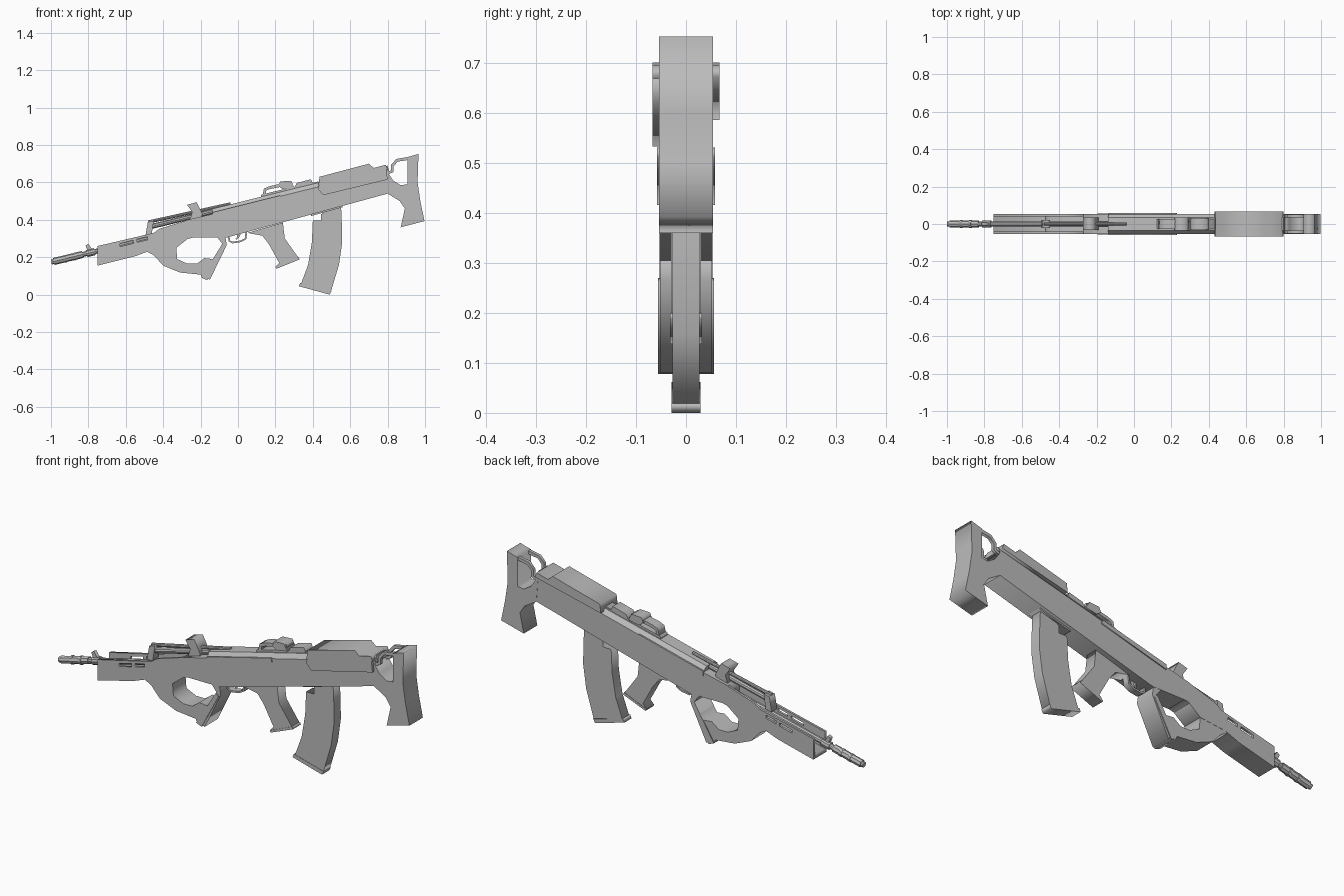
import bpy, bmesh, math
from mathutils import Vector

grey = bpy.data.materials.new("gunmetal grey")
grey.diffuse_color = (0.5, 0.5, 0.5, 1)


def add_mesh(name, bm):
    bmesh.ops.remove_doubles(bm, verts=bm.verts, dist=0.0002)
    bmesh.ops.recalc_face_normals(bm, faces=bm.faces)
    me = bpy.data.meshes.new(name)
    bm.to_mesh(me)
    bm.free()
    me.materials.clear()
    me.materials.append(grey)
    ob = bpy.data.objects.new(name, me)
    bpy.context.collection.objects.link(ob)
    return ob


def plate(name, outline, y0, y1, holes=()):
    """Side profile (x, z), with optional holes, extruded from y0 to y1."""
    cu = bpy.data.curves.new(name + "_profile", 'CURVE')
    cu.dimensions = '2D'
    cu.fill_mode = 'BOTH'
    cu.extrude = (y1 - y0) / 2
    for loop in (outline, *holes):
        sp = cu.splines.new('POLY')
        sp.points.add(len(loop) - 1)
        for p, (x, z) in zip(sp.points, loop):
            p.co = (x, z, 0, 1)
        sp.use_cyclic_u = True
    tmp = bpy.data.objects.new(name + "_profile", cu)
    bpy.context.collection.objects.link(tmp)
    bpy.context.view_layer.update()
    dg = bpy.context.evaluated_depsgraph_get()
    src = bpy.data.meshes.new_from_object(tmp.evaluated_get(dg))
    bm = bmesh.new()
    bm.from_mesh(src)
    for v in bm.verts:
        x, z, d = v.co
        v.co = (x, (y0 + y1) / 2 - d, z)
    bpy.data.objects.remove(tmp)
    bpy.data.curves.remove(cu)
    bpy.data.meshes.remove(src)
    return add_mesh(name, bm)


def sweep(name, section, a, b, y=0):
    """Cross-section (y, height) carried straight from a to b, both (x, z)."""
    a, b = Vector((a[0], y, a[1])), Vector((b[0], y, b[1]))
    up = (b - a).normalized().cross(Vector((0, 1, 0)))
    if up.z < 0:
        up = -up
    bm = bmesh.new()
    rings = [[bm.verts.new(c + Vector((0, s, 0)) + up * h) for s, h in section] for c in (a, b)]
    n = len(section)
    for i in range(n):
        j = (i + 1) % n
        bm.faces.new((rings[0][i], rings[0][j], rings[1][j], rings[1][i]))
    bm.faces.new(rings[0])
    bm.faces.new(rings[1])
    return add_mesh(name, bm)


def rod(name, a, b, r, y=0, sides=10):
    ring = [(r * math.cos(2 * math.pi * i / sides), r * math.sin(2 * math.pi * i / sides))
            for i in range(sides)]
    return sweep(name, ring, a, b, y)


def band(name, path, t, y0, y1):
    """Thin strap of thickness t following an open (x, z) path."""
    pts = [Vector(p) for p in path]
    left, right = [], []
    for i, p in enumerate(pts):
        d = (pts[min(i + 1, len(pts) - 1)] - pts[max(i - 1, 0)]).normalized()
        n = Vector((-d.y, d.x)) * t / 2
        left.append(p + n)
        right.append(p - n)
    return plate(name, left + right[::-1], y0, y1)


# receiver with chamfered top cover
plate("receiver", [(-.27, .40), (-.14, .43), (.80, .66), (.80, .54), (-.06, .305), (-.27, .305)], -.053, .053)
sweep("receiver_top", [(-.053, -.032), (.053, -.032), (.053, -.022), (.034, 0), (-.034, 0), (-.053, -.022)],
      (-.14, .458), (.80, .69))

# butt with notched neck, and wire loops above it
plate("butt_stock", [(.79, .67), (.83, .61), (.87, .585), (.905, .59), (.905, .735), (.965, .752), (.96, .60),
                     (.975, .50), (.997, .393), (.87, .36), (.892, .46), (.865, .50), (.80, .54)], -.054, .054)
for s, side in ((-1, "near"), (1, "far")):
    band("stock_loop_" + side, [(.80, .65), (.825, .66), (.825, .69), (.85, .718), (.91, .728)], .016,
         s * .042 - .008, s * .042 + .008)

# cheek rest: full-width cap and a deeper skirt on the near side
plate("cheek_rest", [(.43, .585), (.436, .63), (.70, .70), (.725, .677), (.79, .694), (.80, .67)], -.067, .067)
plate("cheek_skirt", [(.43, .56), (.436, .63), (.70, .70), (.725, .677), (.79, .694), (.80, .615), (.457, .532)],
      -.067, -.05)

# open-topped handguard: slotted side walls on a floor
wall = [(-.75, .26), (-.45, .33), (-.42, .352), (-.26, .402), (-.26, .305), (-.33, .25), (-.47, .235),
        (-.55, .205), (-.75, .155)]
slots = [[(-.63, .257), (-.56, .274), (-.56, .290), (-.63, .273)],
         [(-.54, .280), (-.485, .293), (-.485, .309), (-.54, .296)]]
for s, side in ((-1, "near"), (1, "far")):
    y = sorted((s * .053, s * .041))
    plate("handguard_wall_" + side, wall, y[0], y[1], slots)
plate("handguard_floor", [(-.75, .175), (-.40, .262), (-.26, .33), (-.26, .305), (-.33, .25), (-.47, .235),
                          (-.55, .205), (-.75, .155)], -.053, .053)

# looped foregrip
plate("foregrip", [(-.49, .232), (-.45, .26), (-.36, .285), (-.27, .33), (-.08, .33), (-.065, .295), (-.06, .265),
                   (-.15, .08), (-.195, .095), (-.20, .107), (-.31, .118), (-.40, .155), (-.45, .21)],
      -.052, .052,
      [[(-.33, .25), (-.29, .292), (-.22, .31), (-.11, .305), (-.083, .27), (-.135, .19), (-.18, .195),
        (-.22, .165), (-.27, .165), (-.325, .19)]])
plate("foregrip_foot", [(-.195, .09), (-.165, .078), (-.07, .255), (-.085, .27)], -.056, .056)

# barrel, muzzle and front sight
rod("barrel", (-.84, .212), (-.22, .362), .014)
rod("muzzle_brake", (-.985, .177), (-.83, .215), .019, sides=8)
rod("muzzle_tip", (-.998, .174), (-.98, .178), .014)
for i in range(2):
    x = -.93 + i * .05
    rod("muzzle_ring", (x, .190 + i * .012), (x + .012, .193 + i * .012), .0215)
rod("sight_collar", (-.81, .219), (-.765, .230), .02)
plate("front_sight", [(-.80, .225), (-.815, .262), (-.80, .272), (-.785, .248), (-.765, .243), (-.765, .23)],
      -.009, .009)

# gas system with supporting post and sight block
rod("gas_tube", (-.46, .365), (-.10, .453), .014)
rod("gas_rod", (-.48, .388), (-.04, .485), .009)
plate("gas_post", [(-.495, .315), (-.482, .388), (-.45, .396), (-.462, .32)], -.022, .022)
plate("sight_block", [(-.272, .48), (-.222, .494), (-.205, .462), (-.19, .43), (-.20, .39), (-.26, .39),
                      (-.245, .44)], -.032, .036)

# side rail covers
for s, side in ((-1, "near"), (1, "far")):
    y = sorted((s * .05, s * .058))
    plate("side_rail_" + side, [(-.135, .415), (-.135, .44), (.225, .53), (.23, .51)], y[0], y[1])

# bridge handle and rear sight on top
band("top_handle", [(.14, .535), (.145, .562), (.17, .572), (.29, .597)], .016, -.026, .026)
plate("handle_knob", [(.215, .58), (.225, .605), (.28, .608), (.30, .575), (.24, .563)], -.034, .034)
plate("top_rail", [(.12, .515), (.125, .535), (.23, .56), (.43, .605), (.43, .58)], -.028, .028)
plate("rear_sight_block", [(.29, .555), (.315, .597), (.39, .617), (.405, .58)], -.03, .03)

# pistol grip
plate("pistol_grip", [(.05, .33), (.24, .385), (.25, .30), (.325, .195), (.20, .147), (.22, .17), (.165, .27),
                      (.13, .315)], -.03, .03)
plate("grip_foot", [(.20, .147), (.325, .20), (.33, .188), (.205, .138)], -.032, .032)

# trigger and guard
band("trigger_guard", [(-.05, .32), (-.047, .288), (-.03, .278), (.015, .285), (.04, .298), (.045, .335)],
     .009, -.016, .016)
plate("trigger", [(-.005, .32), (.015, .325), (.005, .305), (-.008, .294), (-.014, .297), (-.005, .308)],
      -.006, .006)

# curved magazine and base plate
plate("magazine", [(.40, .395), (.445, .395), (.445, .43), (.55, .50), (.555, .38), (.557, .28), (.54, .16),
                   (.495, .01), (.335, .052), (.375, .16), (.395, .28)], -.027, .027)
plate("magazine_base", [(.325, .045), (.332, .062), (.50, .018), (.49, 0)], -.0285, .0285)
plate("magazine_well", [(.39, .42), (.56, .467), (.56, .51), (.39, .46)], -.036, .036)
